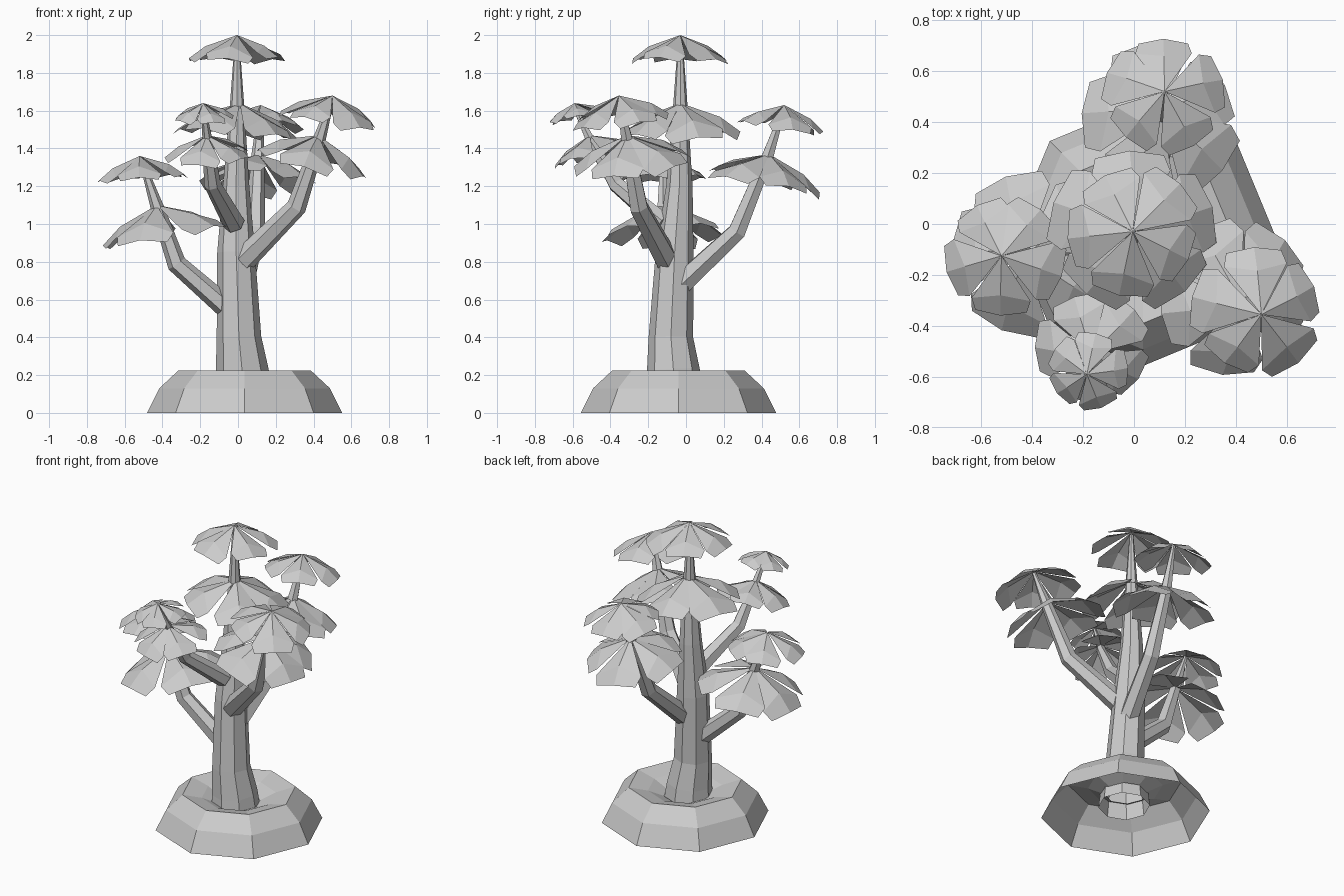
import bpy, bmesh, random
from math import sin, cos, pi, radians
from mathutils import Vector

if "Cube" in bpy.data.objects:
    bpy.data.objects.remove(bpy.data.objects["Cube"])

random.seed(7)
UP = Vector((0, 0, 1))


def finish(name, bm, closed=True):
    if closed:
        bmesh.ops.recalc_face_normals(bm, faces=bm.faces)
    mesh = bpy.data.meshes.new(name)
    bm.to_mesh(mesh)
    bm.free()
    obj = bpy.data.objects.new(name, mesh)
    bpy.context.collection.objects.link(obj)
    return obj


def bridge(bm, rings):
    for a, b in zip(rings, rings[1:]):
        n = len(a)
        for i in range(n):
            j = (i + 1) % n
            bm.faces.new((a[i], a[j], b[j], b[i]))


def tube(name, path, sides, cap_start=True):
    """Tapered tube through (x, y, z, radius) points."""
    bm = bmesh.new()
    pts = [Vector(p[:3]) for p in path]
    rings = []
    for k, p in enumerate(path):
        d = pts[min(k + 1, len(pts) - 1)] - pts[max(k - 1, 0)]
        q = UP.rotation_difference(d.normalized())
        rings.append([bm.verts.new(pts[k] + q @ Vector((p[3] * cos(2 * pi * i / sides),
                                                       p[3] * sin(2 * pi * i / sides), 0)))
                      for i in range(sides)])
    bridge(bm, rings)
    bm.faces.new(rings[-1])
    if cap_start:
        bm.faces.new(rings[0])
    return finish(name, bm)


def canopy(name, apex, radius, tilt, turn=0, count=5):
    """Ring of broad, folded, drooping fan leaves around an apex."""
    bm = bmesh.new()
    apex = Vector(apex)
    q = UP.rotation_difference(Vector((tilt[0], tilt[1], 1)).normalized())
    for k in range(count):
        a0 = radians(turn) + 2 * pi * k / count + random.uniform(-.08, .08)
        r0 = radius * random.uniform(.95, 1.06)
        bank = random.uniform(-.05, .05)

        def pt(angle, r, drop):
            a = a0 + radians(angle)
            z = -drop + bank * r * angle / 30
            return bm.verts.new(apex + q @ Vector((r0 * r * cos(a), r0 * r * sin(a), r0 * z)))
        top = bm.verts.new(apex)
        end = pt(0, 1.0, .48)
        for s in (-1, 1):
            side, tip = pt(34 * s, .88, .42), pt(25 * s, 1.02, .55)
            mid = pt(0, .66, .23) if s == -1 else mid
            bm.faces.new((top, side, mid) if s == -1 else (top, mid, side))
            bm.faces.new((side, tip, end, mid) if s == -1 else (mid, end, tip, side))
    return finish(name, bm, False)


# Planter mound: dished ring with eight sides
bm = bmesh.new()
profile = [(.517, 0), (.452, .13), (.35, .225), (.23, .195), (.13, .15)]
bridge(bm, [[bm.verts.new((.035 + r * cos(i * pi / 4), -.04 + r * sin(i * pi / 4), z))
             for i in range(8)] for r, z in profile])
finish("ground_mound", bm)

# Trunk
tube("trunk", [(.027, -.062, .07, .158), (.022, -.067, .225, .14), (.005, -.08, .4, .118),
               (-.01, -.06, .85, .1), (-.01, -.035, 1.2, .07),
               (-.005, -.03, 1.6, .04), (-.005, -.03, 1.98, .012)], 8, False)

# Branches
branches = {
    "left": [(-.04, -.08, .54, .06), (-.325, -.11, .79, .052),
             (-.425, -.12, 1.08, .036), (-.515, -.125, 1.35, .012)],
    "right": [(.03, -.1, .81, .066), (.31, -.25, 1.09, .053),
              (.425, -.31, 1.43, .036), (.5, -.355, 1.67, .012)],
    "back": [(.02, -.03, .68, .064), (.09, .27, .96, .053),
             (.105, .43, 1.35, .036), (.12, .52, 1.62, .012)],
    "front": [(-.02, -.12, 1.0, .058), (-.135, -.37, 1.21, .045),
              (-.16, -.5, 1.43, .028), (-.185, -.595, 1.63, .01)],
}
for side, path in branches.items():
    tube(side + "_branch", path, 6)

# Leaf canopies: (name, apex, radius, tilt, turn)
for spec in [
    ("trunk_top_leaves", (-.005, -.03, 2.0), .255, (0, 0), 118),
    ("trunk_lower_leaves", (.01, -.03, 1.64), .32, (.08, 0), 20),
    ("left_top_leaves", (-.52, -.125, 1.36), .235, (-.08, 0), 50),
    ("left_lower_leaves", (-.43, -.12, 1.1), .325, (-.2, -.03), 35),
    ("right_top_leaves", (.5, -.355, 1.68), .25, (.15, -.1), 20),
    ("right_lower_leaves", (.425, -.31, 1.47), .31, (.25, -.12), 50),
    ("back_top_leaves", (.12, .52, 1.63), .23, (.03, .15), 15),
    ("back_lower_leaves", (.105, .44, 1.37), .305, (.03, .2), 30),
    ("front_top_leaves", (-.185, -.59, 1.64), .16, (-.05, -.2), 5),
    ("front_lower_leaves", (-.165, -.51, 1.47), .22, (-.05, -.25), 40),
]:
    canopy(*spec)
